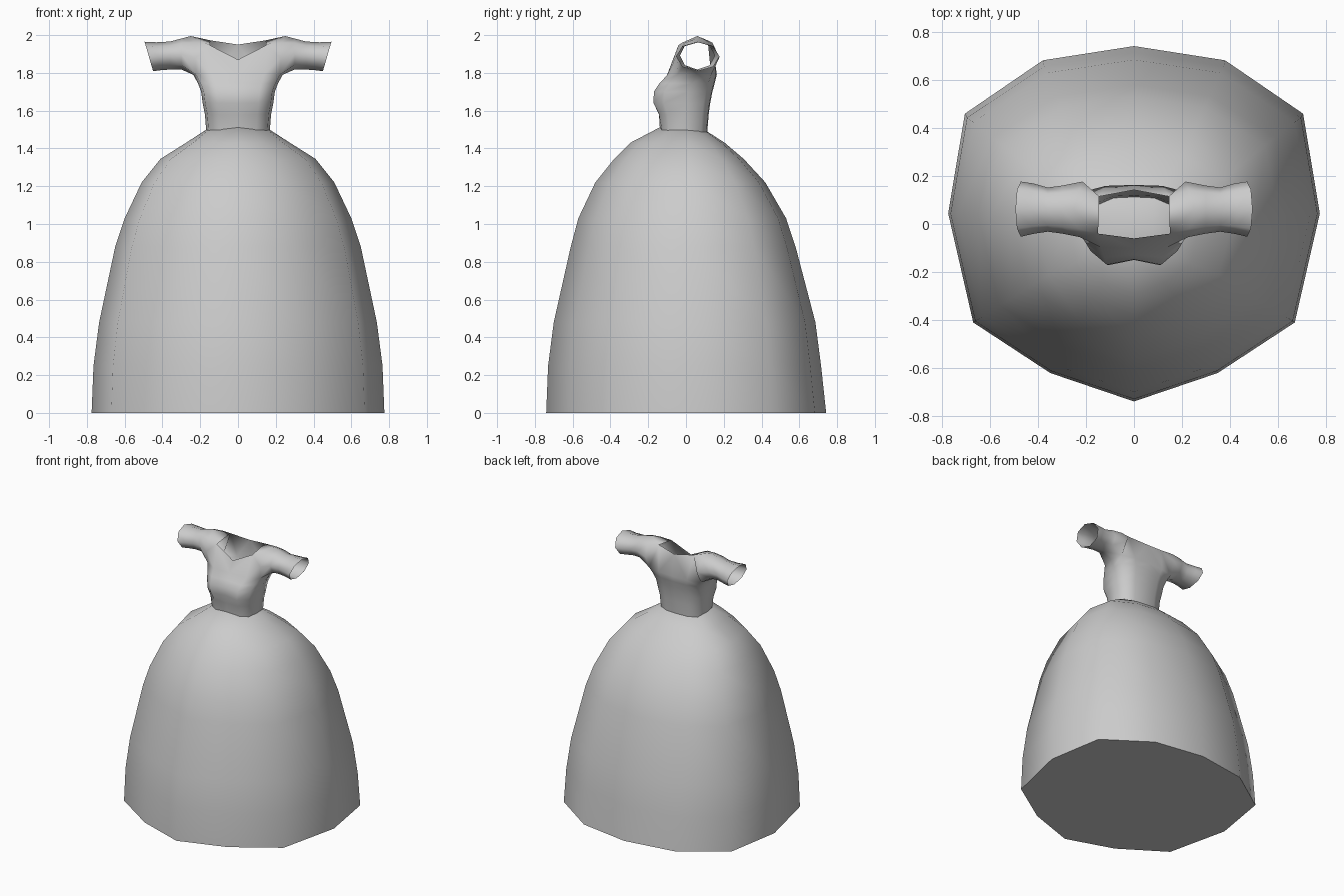
import bpy, bmesh, math

cube = bpy.data.objects.get("Cube")
if cube:
    bpy.data.objects.remove(cube, do_unlink=True)

grey = bpy.data.materials.new("plain grey cloth")
grey.use_nodes = True
GREY = (0.6, 0.6, 0.6, 1)
grey.diffuse_color = GREY
grey.node_tree.nodes["Principled BSDF"].inputs["Base Color"].default_value = GREY


def finish(bm, name, mirror=False):
    """Turn a bmesh into a smooth grey object, mirrored across x if asked."""
    bmesh.ops.recalc_face_normals(bm, faces=bm.faces)
    mesh = bpy.data.meshes.new(name)
    bm.to_mesh(mesh)
    bm.free()
    mesh.materials.append(grey)
    obj = bpy.data.objects.new(name, mesh)
    bpy.context.collection.objects.link(obj)
    if mirror:
        mod = obj.modifiers.new("mirror", 'MIRROR')
        mod.use_clip = True
        mod.merge_threshold = 0.002
    bpy.ops.object.select_all(action='DESELECT')
    obj.select_set(True)
    bpy.context.view_layer.objects.active = obj
    bpy.ops.object.shade_smooth_by_angle(angle=math.radians(65))
    return obj


def bridge(bm, a, b, closed):
    """Quads between two rows of vertices."""
    n = len(a)
    for i in range(n if closed else n - 1):
        j = (i + 1) % n
        bm.faces.new((a[i], a[j], b[j], b[i]))


# Skirt: twelve-sided hem outline, scaled up the bell profile
half = [(0.49, 0.92), (0.91, 0.62), (1, 0.06), (0.865, -0.555), (0.45, -0.84)]
outline = [(0, 1)] + half + [(0, -1)] + [(-x, y) for x, y in reversed(half)]
# z, half width, front depth, back depth
bell = [(0, 0.775, 0.74, 0.742), (0.25, 0.765, 0.73, 0.715), (0.48, 0.735, 0.70, 0.685),
        (0.88, 0.65, 0.61, 0.58), (1.03, 0.60, 0.57, 0.53), (1.22, 0.51, 0.48, 0.42),
        (1.345, 0.41, 0.38, 0.305), (1.43, 0.275, 0.295, 0.205), (1.51, 0.172, 0.142, 0.117)]
bm = bmesh.new()
rings = []
for z, w, front, back in bell:
    ring = []
    for x, y in outline:
        py = y * (back if y > 0 else front)
        tilt = 0.09 * (py + 0.142) if z > 1.5 else 0
        ring.append(bm.verts.new((x * w, py, z - tilt)))
    rings.append(ring)
for a, b in zip(rings, rings[1:]):
    bridge(bm, a, b, True)
bm.faces.new(rings[0])
bm.faces.new(rings[-1])
finish(bm, "skirt")

# Bodice, left half: rows from waist to armpit
# z, half width, centre front y, bust y, side y, back y
rows = [(1.50, 0.168, -0.138, -0.128, -0.01, 0.112),
        (1.58, 0.175, -0.143, -0.142, -0.005, 0.12),
        (1.64, 0.187, -0.150, -0.172, 0.0, 0.128),
        (1.70, 0.195, -0.148, -0.170, 0.01, 0.14),
        (1.745, 0.212, -0.128, -0.140, 0.03, 0.152),
        (1.79, 0.237, -0.10, -0.098, 0.055, 0.163)]
across = [0, 0.58, 0.93, 1, 0.92, 0.5, 0]
bm = bmesh.new()
torso = []
for k, (z, w, yc, yb, ys, yk) in enumerate(rows):
    ys_all = [yc, yb, ys + (yb - ys) * 0.68, ys, ys + (yk - ys) * 0.72, yk - 0.004, yk]
    row = []
    for fx, y in zip(across, ys_all):
        tilt = 0.09 * (y + 0.142) if k == 0 else 0
        row.append(bm.verts.new((fx * w, y, z - tilt)))
    torso.append(row)
for a, b in zip(torso, torso[1:]):
    bridge(bm, a, b, False)
r = torso[-1]

# Open neckline and shoulder points
V = bm.verts.new
neck_front, neck_side = V((0, -0.06, 1.87)), V((0.15, -0.04, 1.947))
neck_rear, neck_back = V((0.145, 0.115, 1.972)), V((0, 0.142, 1.95))
front_up, front_top = V((0.225, -0.055, 1.88)), V((0.23, -0.02, 1.96))
top = V((0.25, 0.06, 1.995))
back_top, back_up = V((0.23, 0.14, 1.96)), V((0.215, 0.177, 1.88))
for face in [(r[0], r[1], neck_side, neck_front), (r[1], r[2], front_up, neck_side),
             (neck_side, front_up, front_top), (neck_side, front_top, top, neck_rear),
             (neck_rear, top, back_top), (neck_rear, back_top, back_up),
             (r[4], r[5], neck_rear, back_up), (r[5], r[6], neck_back, neck_rear)]:
    bm.faces.new(face)

# Short open sleeve, grown from the armhole
ring = [r[3], r[2], front_up, front_top, top, back_top, back_up, r[4]]
# x, centre y, centre z, y radius, z radius, slant
for x, yc, zc, ry, rz, slant in [(0.30, 0.06, 1.90, 0.10, 0.082, 0),
                                 (0.36, 0.06, 1.892, 0.092, 0.074, 0),
                                 (0.42, 0.064, 1.888, 0.105, 0.074, 0.15),
                                 (0.472, 0.062, 1.887, 0.115, 0.078, 0.29)]:
    nxt = []
    for k in range(8):
        a = k * math.pi / 4
        dz = -rz * math.cos(a)
        nxt.append(V((x + slant * dz, yc - ry * math.sin(a), zc + dz)))
    bridge(bm, ring, nxt, True)
    ring = nxt
finish(bm, "bodice_with_sleeves", mirror=True)
